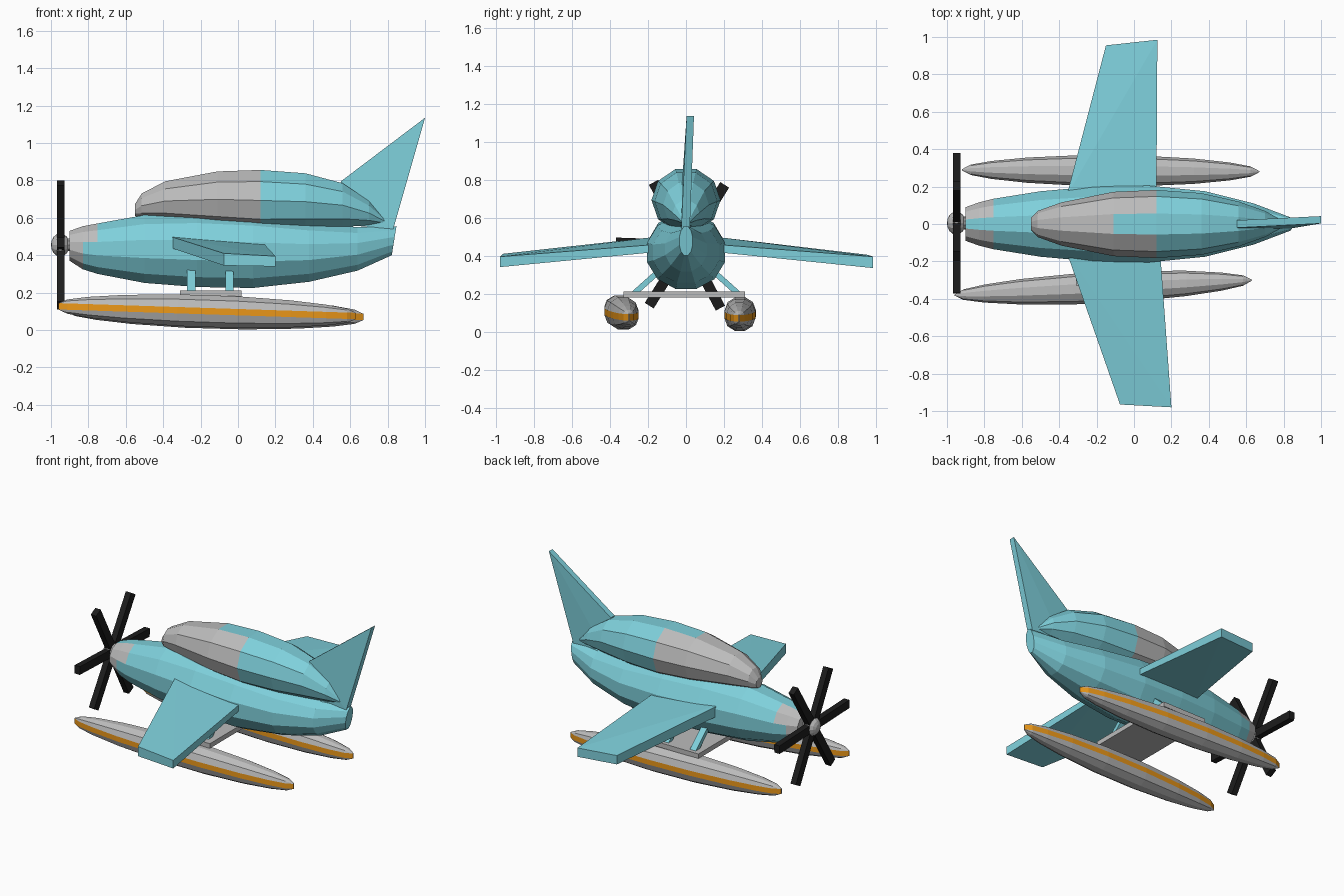
import bpy, bmesh
from math import sin, cos, pi, radians
from mathutils import Vector

if "Cube" in bpy.data.objects:
    bpy.data.objects.remove(bpy.data.objects["Cube"])


def material(name, rgb):
    m = bpy.data.materials.new(name)
    m.diffuse_color = (*rgb, 1)
    m.use_nodes = True
    m.node_tree.nodes["Principled BSDF"].inputs["Base Color"].default_value = m.diffuse_color
    return m


CYAN = material("cyan_paint", (0.21, 0.63, 0.71))
ORANGE = material("orange_stripe", (0.85, 0.32, 0.01))
BLACK = material("black_blade", (0.012, 0.012, 0.012))
GREY = material("grey_paint", (0.5, 0.5, 0.5))


def finish(name, bm, mats):
    bmesh.ops.recalc_face_normals(bm, faces=bm.faces[:])
    me = bpy.data.meshes.new(name)
    bm.to_mesh(me)
    bm.free()
    for m in mats:
        me.materials.append(m)
    ob = bpy.data.objects.new(name, me)
    bpy.context.collection.objects.link(ob)
    return ob


def loft(name, rings, mats, pick=lambda i, j: 0):
    """Skin a list of rings; pick(band, side) chooses the material."""
    bm = bmesh.new()
    vs = [[bm.verts.new(p) for p in r] for r in rings]
    n = len(vs[0])
    for i in range(len(vs) - 1):
        for j in range(n):
            k = (j + 1) % n
            f = bm.faces.new((vs[i][j], vs[i][k], vs[i + 1][k], vs[i + 1][j]))
            f.material_index = pick(i, j)
    bm.faces.new(vs[0]).material_index = pick(0, 0)
    bm.faces.new(vs[-1]).material_index = pick(len(vs) - 2, 0)
    return finish(name, bm, mats)


def hull(name, points, mat):
    """Solid with flat faces around a few corner points."""
    bm = bmesh.new()
    vs = [bm.verts.new(p) for p in points]
    bmesh.ops.convex_hull(bm, input=vs)
    return finish(name, bm, [mat])


def oval(x, lo, hi, ry, n, offset):
    top = max(sin(2 * pi * (j + offset) / n) for j in range(n))
    side = max(cos(2 * pi * (j + offset) / n) for j in range(n))
    mid, h = (lo + hi) / 2, (hi - lo) / 2
    return [(x, ry * cos(a) / side, mid + h * sin(a) / top)
            for a in (2 * pi * (j + offset) / n for j in range(n))]


# Fuselage: x, bottom, top, half width
body = [(-0.90, 0.37, 0.53, 0.09), (-0.83, 0.325, 0.555, 0.115), (-0.75, 0.30, 0.57, 0.135),
        (-0.50, 0.252, 0.615, 0.175), (-0.22, 0.23, 0.625, 0.2), (0.08, 0.225, 0.61, 0.205),
        (0.38, 0.258, 0.575, 0.175), (0.64, 0.318, 0.55, 0.11)]
rings = [oval(*s, 12, 0.5) for s in body]
rings.append([(x + 0.16 * (z - 0.48), y, z) for x, y, z in oval(0.835, 0.40, 0.555, 0.035, 12, 0.5)])
loft("fuselage", rings, [CYAN, GREY],
     lambda i, j: int((i == 0 and j != 2) or (i == 1 and j in (1, 3, 4, 0))))

# Canopy: grey glass in front, painted rear and roof patch
hood = [(-0.55, 0.61, 0.675, 0.035), (-0.515, 0.60, 0.73, 0.07), (-0.39, 0.585, 0.795, 0.115),
        (-0.11, 0.55, 0.848, 0.172), (0.12, 0.53, 0.856, 0.182), (0.36, 0.535, 0.838, 0.165),
        (0.56, 0.55, 0.785, 0.12), (0.70, 0.562, 0.69, 0.07), (0.80, 0.568, 0.58, 0.015)]
loft("canopy", [oval(*s, 10, 0) for s in hood], [GREY, CYAN],
     lambda i, j: int(i > 3 or (i == 3 and j == 2)))

# Wings
hull("left_wing", [(-0.36, 0.15, 0.50), (-0.36, 0.15, 0.43), (0.12, 0.15, 0.46), (0.12, 0.15, 0.42),
                   (-0.15, 0.955, 0.405), (-0.15, 0.955, 0.345),
                   (0.125, 0.985, 0.395), (0.125, 0.985, 0.335)], CYAN)
hull("right_wing", [(-0.36, -0.15, 0.50), (-0.36, -0.15, 0.44), (0.14, -0.15, 0.46), (0.14, -0.15, 0.42),
                    (-0.075, -0.965, 0.41), (-0.075, -0.965, 0.345),
                    (0.2, -0.98, 0.395), (0.2, -0.98, 0.34)], CYAN)

# Tail fin
hull("tail_fin", [(0.55, -0.02, 0.795), (0.55, 0.02, 0.795), (0.6, -0.02, 0.56), (0.6, 0.02, 0.56),
                  (0.83, -0.025, 0.54), (0.83, 0.02, 0.54),
                  (1.0, 0.003, 1.135), (1.0, 0.042, 1.135)], CYAN)


# Floats with a stripe of constant height along each side
def float_ring(c, t, h=0.017):
    s = max(0, sin(pi * t)) ** 0.5
    ry, rise = 0.003 + 0.081 * s, 0.073 * s
    up = [(ry * cos(pi * k / 5), h + rise * sin(pi * k / 5)) for k in range(6)]
    return [c + Vector((0, y, z)) for y, z in up + [(-y, -z) for y, z in up]]


for name, a, b in (("left_float", (-0.92, 0.29, 0.115), (0.67, 0.28, 0.07)),
                   ("right_float", (-0.96, -0.38, 0.127), (0.63, -0.30, 0.075))):
    a, b = Vector(a), Vector(b)
    loft(name, [float_ring(a.lerp(b, t), t)
                for t in (0, 0.03, 0.1, 0.22, 0.4, 0.6, 0.78, 0.9, 0.97, 1)],
         [GREY, ORANGE], lambda i, j: int(j in (5, 11)))

# Plate joining the floats
hull("float_plate", [(x, y, z) for x in (-0.31, 0.02) for y in (-0.33, 0.31)
                     for z in (0.18, 0.212)], GREY)

# Struts
for side, word in ((1, "left"), (-1, "right")):
    for x, end in ((-0.25, "front"), (-0.045, "rear")):
        hull(f"{word}_{end}_strut",
             [(x + dx, side * (y + dy), z) for y, z in ((0.13, 0.33), (0.275, 0.2))
              for dx in (-0.022, 0.022) for dy in (-0.022, 0.022)], CYAN)

# Propeller: hub, shaft and three crossed bars giving six blades
bpy.ops.mesh.primitive_uv_sphere_add(segments=12, ring_count=8, radius=1, location=(-0.95, 0.005, 0.455),
                                     rotation=(0, pi / 2, 0))
hub = bpy.context.object
hub.name = "propeller_hub"
hub.scale = (0.062, 0.062, 0.05)
hub.data.materials.append(GREY)
bpy.ops.mesh.primitive_cylinder_add(vertices=10, radius=0.035, depth=0.1,
                                    location=(-0.91, 0.005, 0.455), rotation=(0, pi / 2, 0))
bpy.context.object.name = "propeller_shaft"
bpy.context.object.data.materials.append(GREY)
for k in range(3):
    bpy.ops.mesh.primitive_cube_add(size=1, location=(-0.948, 0.005, 0.455),
                                    rotation=(radians(60 * k - 2), 0, 0))
    blade = bpy.context.object
    blade.name = f"propeller_blades_{k + 1}"
    blade.scale = (0.04, 0.75, 0.055)
    blade.data.materials.append(BLACK)
